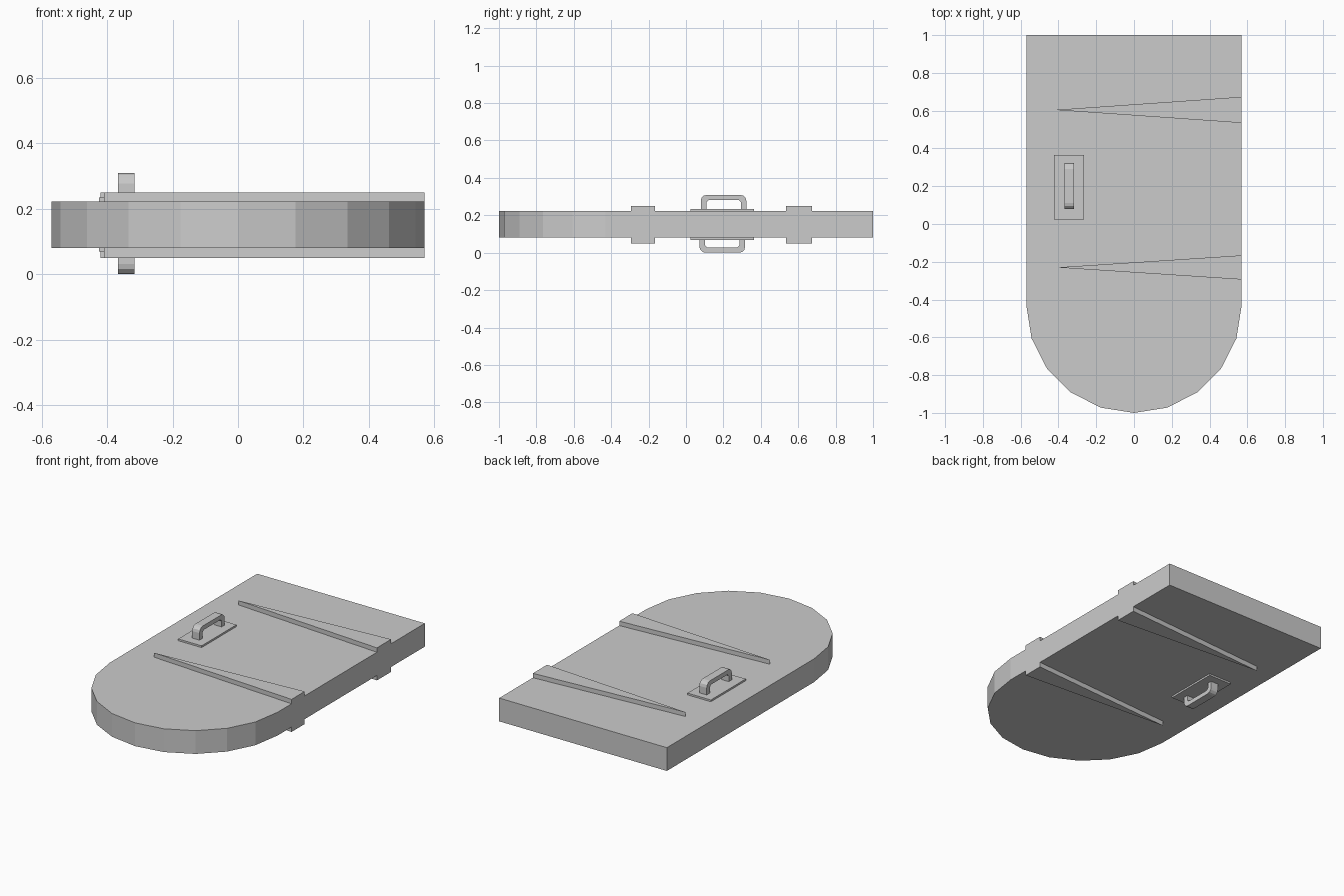
import bpy, bmesh, math
from mathutils import Vector

if "Cube" in bpy.data.objects:
    bpy.data.objects.remove(bpy.data.objects["Cube"])


def prism(name, pts, offset):
    """Extrude a flat outline of 3D points along the offset vector."""
    bm = bmesh.new()
    face = bm.faces.new([bm.verts.new(p) for p in pts])
    res = bmesh.ops.extrude_face_region(bm, geom=[face], use_keep_orig=True)
    new = [v for v in res["geom"] if isinstance(v, bmesh.types.BMVert)]
    bmesh.ops.translate(bm, verts=new, vec=Vector(offset))
    bmesh.ops.recalc_face_normals(bm, faces=bm.faces)
    mesh = bpy.data.meshes.new(name)
    bm.to_mesh(mesh)
    bm.free()
    ob = bpy.data.objects.new(name, mesh)
    bpy.context.collection.objects.link(ob)
    return ob


# Door slab: straight end at +y, ten-sided half round at -y
R = 0.57
Z0, Z1 = 0.08, 0.223
outline = [(R, 1.0, Z0), (-R, 1.0, Z0)]
for i in range(11):
    a = math.pi + math.pi * i / 10
    outline.append((R * math.cos(a), -0.43 + R * math.sin(a), Z0))
prism("door_slab", outline, (0, 0, Z1 - Z0))

# Tapered strap hinges, standing proud of both faces
for name, yc, half, tip in (("upper_strap", 0.604, 0.069, -0.42),
                            ("lower_strap", -0.23, 0.064, -0.41)):
    prism(name, [(tip, yc, 0.05), (0.57, yc - half, 0.05), (0.57, yc + half, 0.05)],
          (0, 0, 0.20))


# Handle profile in (distance along y, height): rounded U
def arc(cy, cz, r, a0, a1, n=3):
    return [(cy + r * math.cos(math.radians(a0 + (a1 - a0) * i / n)),
             cz + r * math.sin(math.radians(a0 + (a1 - a0) * i / n))) for i in range(n + 1)]


def handle_set(side, face_z, sign, y0, tall):
    # backing plate
    px0, px1, py0, py1 = -0.424, -0.265, 0.025, 0.364
    prism(side + "_plate", [(px0, py0, face_z), (px1, py0, face_z),
                            (px1, py1, face_z), (px0, py1, face_z)], (0, 0, sign * 0.011))
    # grip
    w, t, ro, ri = 0.244, 0.03, 0.032, 0.012
    prof = [(0, 0)] + arc(ro, tall - ro, ro, 180, 90) + arc(w - ro, tall - ro, ro, 90, 0) + [(w, 0), (w - t, 0)]
    top = tall - 0.027
    prof += arc(w - t - ri, top - ri, ri, 0, 90, 1) + arc(t + ri, top - ri, ri, 90, 180, 1) + [(t, 0)]
    prism(side + "_handle", [(-0.367, y0 + y, face_z + sign * z) for y, z in prof], (0.05, 0, 0))


handle_set("front_face", Z1, 1, 0.079, 0.086)
handle_set("back_face", Z0, -1, 0.072, 0.08)
